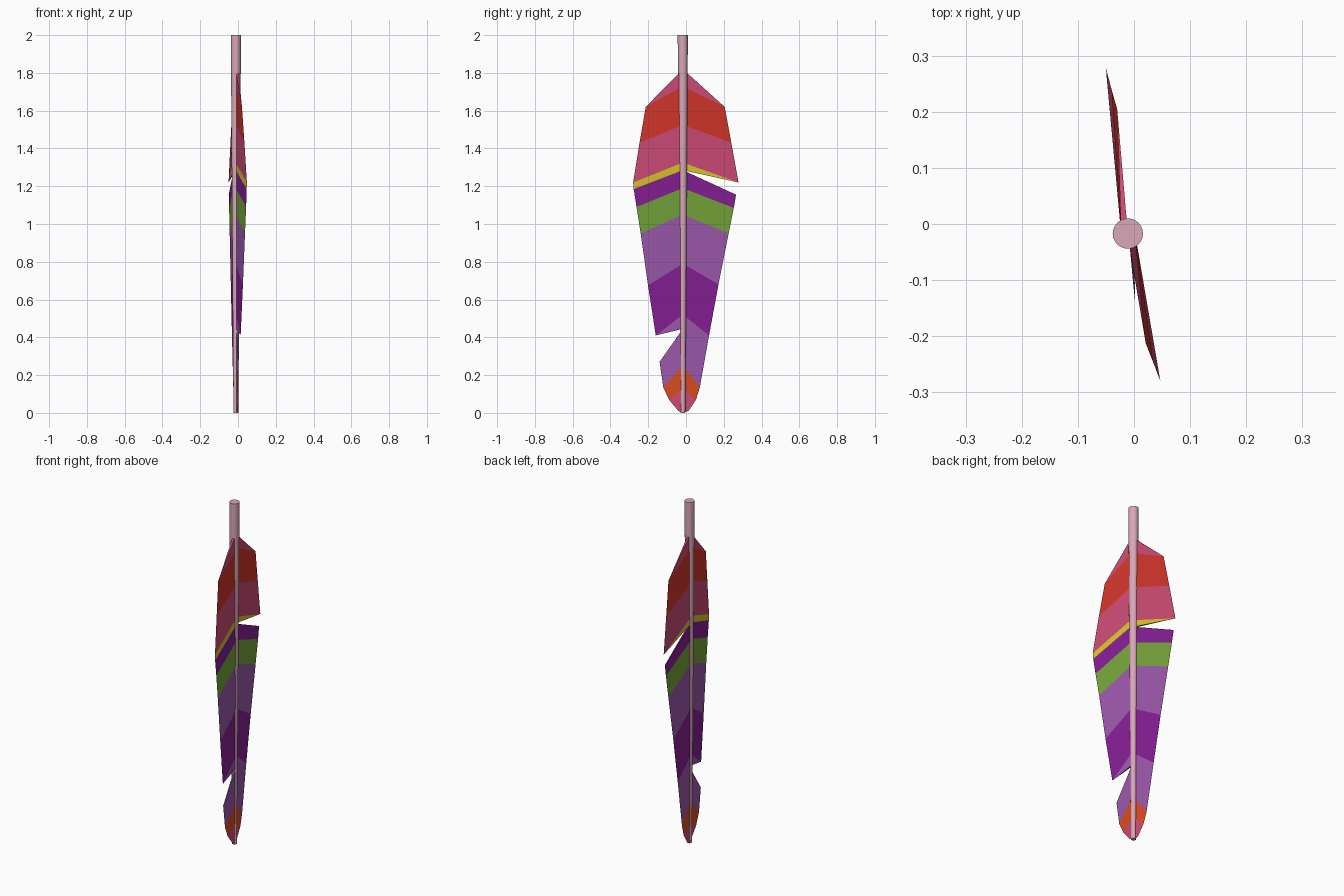
import bpy, bmesh

if "Cube" in bpy.data.objects:
    bpy.data.objects.remove(bpy.data.objects["Cube"])

COLOURS = {
    "pink": (0.80, 0.30, 0.46, 1), "red": (0.82, 0.22, 0.18, 1),
    "yellow": (0.86, 0.77, 0.18, 1), "purple": (0.52, 0.14, 0.58, 1),
    "green": (0.46, 0.64, 0.24, 1), "lilac": (0.61, 0.35, 0.67, 1),
    "orange": (0.86, 0.30, 0.14, 1), "shaft_pink": (0.85, 0.65, 0.72, 1),
}


def linear(c):
    return tuple(v ** 2.2 for v in c[:3]) + (1,)


mats = {}
for name, col in COLOURS.items():
    mats[name] = bpy.data.materials.new(name)
    mats[name].diffuse_color = linear(col)

CX, CY = -0.011, -0.017      # shaft axis
NAMES = list(COLOURS)


def vane(name, runs, root_x, half):
    """Thin wedge: thick at the shaft, sharp at the rim. Each run is a list of
    (root z, rim x, rim y, rim z, colour of the band below)."""
    bm = bmesh.new()
    for run in runs:
        rows = []
        for rz, x, y, z, col in run:
            t = half * (0.5 + 0.5 * min(rz / 1.2, 1))
            rows.append((bm.verts.new((root_x - t, CY, rz)),
                         bm.verts.new((x, y, z)),
                         bm.verts.new((root_x + t, CY, rz)), col))
        for a, b in zip(rows, rows[1:]):
            for i, j in ((0, 1), (1, 2), (2, 0)):
                f = bm.faces.new((a[i], a[j], b[j], b[i]))
                f.material_index = NAMES.index(a[3])
        # end caps
        for row, col in ((rows[0], rows[0][3]), (rows[-1], rows[-2][3])):
            f = bm.faces.new(row[:3])
            f.material_index = NAMES.index(col)
    bmesh.ops.remove_doubles(bm, verts=bm.verts, dist=0.0001)
    bmesh.ops.recalc_face_normals(bm, faces=bm.faces)
    me = bpy.data.meshes.new(name)
    bm.to_mesh(me)
    bm.free()
    for n in NAMES:
        me.materials.append(mats[n])
    ob = bpy.data.objects.new(name, me)
    bpy.context.collection.objects.link(ob)


# front vane (-y), split by the low notch
vane("front_vane", [
    [(1.82, 0.021, -0.213, 1.62, "pink"),
     (1.73, 0.021, -0.213, 1.62, "red"),
     (1.525, 0.034, -0.246, 1.43, "pink"),
     (1.325, 0.047, -0.28, 1.22, "yellow"),
     (1.285, 0.046, -0.277, 1.185, "purple"),
     (1.19, 0.043, -0.262, 1.09, "green"),
     (1.05, 0.037, -0.24, 0.95, "lilac"),
     (0.79, 0.026, -0.201, 0.675, "purple"),
     (0.52, 0.014, -0.16, 0.41, "lilac"),
     (0.445, 0.014, -0.16, 0.41, "lilac")],
    [(0.445, 0.002, -0.14, 0.27, "lilac"),
     (0.25, 0.0, -0.12, 0.135, "orange"),
     (0.13, -0.003, -0.09, 0.07, "pink"),
     (0.0, -0.006, -0.04, 0.01, "pink")],
], -0.005, 0.007)

# back vane (+y), split by the high notch
vane("back_vane", [
    [(1.82, -0.03, 0.205, 1.62, "pink"),
     (1.73, -0.03, 0.205, 1.62, "red"),
     (1.525, -0.04, 0.24, 1.43, "pink"),
     (1.325, -0.05, 0.278, 1.22, "yellow"),
     (1.285, -0.05, 0.278, 1.22, "yellow")],
    [(1.285, -0.049, 0.265, 1.155, "purple"),
     (1.19, -0.047, 0.253, 1.085, "green"),
     (1.05, -0.044, 0.226, 0.95, "lilac"),
     (0.79, -0.038, 0.172, 0.68, "purple"),
     (0.52, -0.032, 0.122, 0.41, "lilac"),
     (0.25, -0.025, 0.073, 0.135, "orange"),
     (0.13, -0.022, 0.053, 0.07, "pink"),
     (0.0, -0.018, 0.013, 0.01, "pink")],
], -0.017, 0.006)

# tapered shaft
bpy.ops.mesh.primitive_cone_add(vertices=24, radius1=0.013, radius2=0.027,
                                depth=2.0, location=(CX, CY, 1.0))
shaft = bpy.context.object
shaft.name = "shaft"
shaft.data.materials.append(mats["shaft_pink"])
bpy.ops.object.shade_smooth_by_angle()

for m in bpy.data.materials:
    if m.users and not m.is_grease_pencil:
        m.use_nodes = True
        m.node_tree.nodes["Principled BSDF"].inputs["Base Color"].default_value = m.diffuse_color
